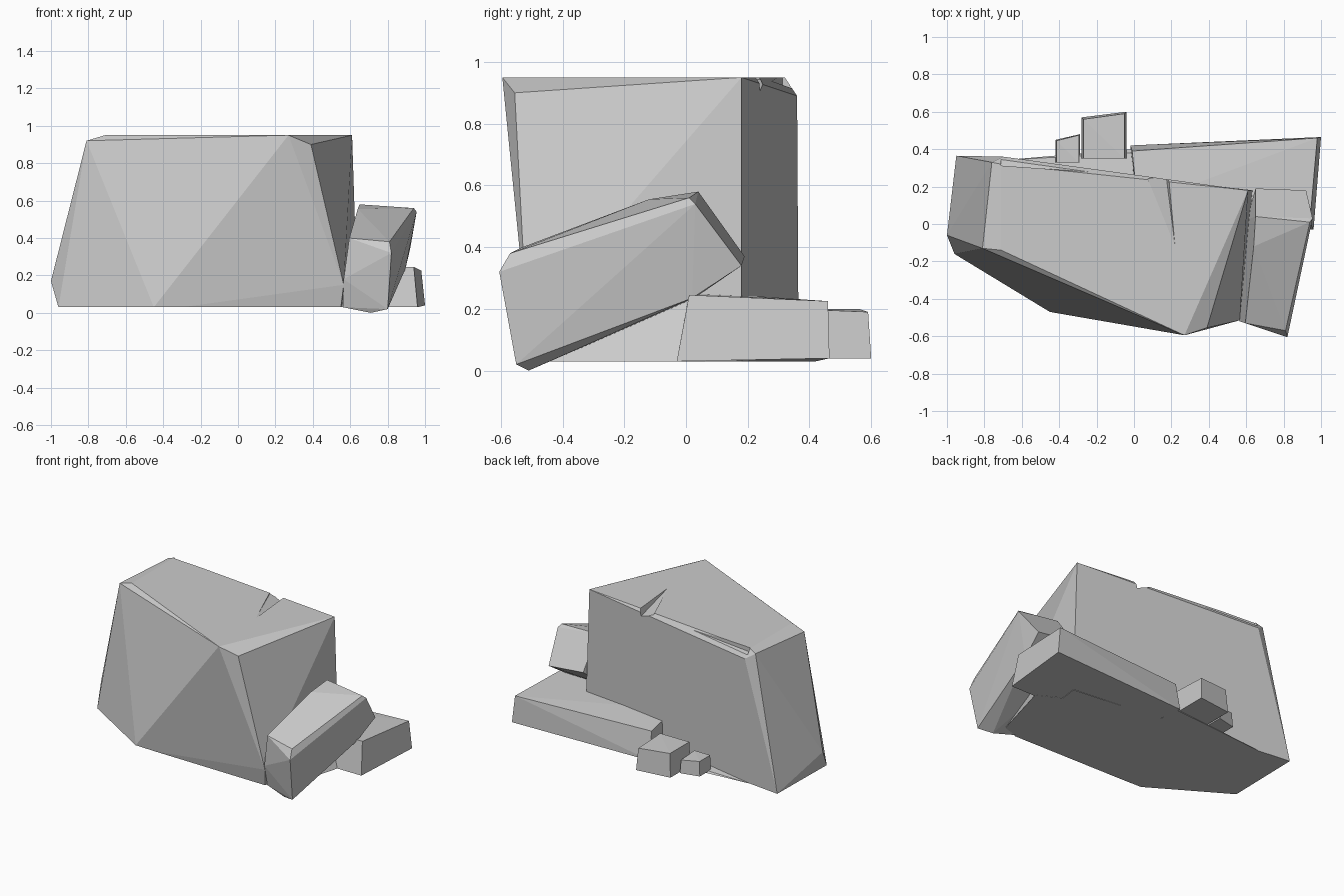
import bpy, bmesh, math


def hull(name, points):
    """Angular stone made as the convex hull of its corner points."""
    bm = bmesh.new()
    for p in points:
        bm.verts.new(p)
    bmesh.ops.convex_hull(bm, input=bm.verts)
    loose = [v for v in bm.verts if not v.link_faces]
    bmesh.ops.delete(bm, geom=loose, context='VERTS')
    bmesh.ops.dissolve_limit(bm, angle_limit=math.radians(3),
                             verts=bm.verts, edges=bm.edges)
    bmesh.ops.recalc_face_normals(bm, faces=bm.faces)
    mesh = bpy.data.meshes.new(name)
    bm.to_mesh(mesh)
    bm.free()
    ob = bpy.data.objects.new(name, mesh)
    bpy.context.collection.objects.link(ob)
    return ob


def cut(target, cutter):
    mod = target.modifiers.new(cutter.name, 'BOOLEAN')
    mod.operation = 'DIFFERENCE'
    mod.solver = 'EXACT'
    mod.object = cutter
    cutter.hide_render = True
    cutter.hide_set(True)


def prism(x0, x1, y0, y1, z0, z1, taper):
    """Box corners with a slightly smaller top and a skewed back edge."""
    t = taper
    return [(x0, y0, z0), (x1, y0, z0), (x1, y1, z0), (x0, y1 - 0.03, z0),
            (x0 + t, y0, z1), (x1 - t, y0, z1),
            (x1 - t, y1 - t, z1 - 0.01), (x0 + t, y1 - 0.03 - t, z1)]


# Large boulder
boulder = hull("main_boulder", [
    (-0.81, -0.13, 0.92), (-0.71, -0.14, 0.95), (-0.76, 0.33, 0.93),
    (-0.71, 0.32, 0.95), (-0.70, 0.36, 0.89), (0.27, -0.595, 0.95),
    (0.39, -0.555, 0.90), (0.61, 0.18, 0.95),
    (-1.00, -0.06, 0.17), (-0.96, -0.16, 0.03), (-0.95, 0.365, 0.03),
    (-0.45, -0.47, 0.03), (-0.30, -0.475, 0.03), (0.55, -0.49, 0.03),
    (0.565, -0.515, 0.15), (0.64, 0.18, 0.03)])

# Chips in the boulder's upper back edge
cut(boulder, hull("notch_cutter", [
    (0.03, 0.35, 0.975), (0.19, 0.35, 1.0), (0.22, -0.12, 0.951),
    (0.22, -0.12, 0.99), (0.16, 0.35, 0.89), (0.03, 0.35, 0.94)]))
cut(boulder, hull("edge_chip_cutter", [
    (-0.71, 0.312, 0.99), (-0.71, 0.312, 0.92), (-0.71, 0.42, 0.90),
    (-0.71, 0.42, 0.99), (-0.05, 0.265, 0.945), (-0.05, 0.42, 0.945),
    (-0.05, 0.42, 0.99), (-0.05, 0.265, 0.99)]))

# Slab leaning against the right side
hull("leaning_slab", [
    (0.595, -0.53, 0.40), (0.81, -0.57, 0.38), (0.82, -0.605, 0.32),
    (0.80, -0.55, 0.02), (0.71, -0.51, 0.00), (0.56, -0.48, 0.03),
    (0.565, -0.52, 0.18),
    (0.64, -0.12, 0.555), (0.65, 0.04, 0.58), (0.94, 0.01, 0.56),
    (0.955, 0.03, 0.54), (0.92, 0.18, 0.34), (0.65, 0.19, 0.37),
    (0.895, 0.02, 0.235), (0.60, 0.02, 0.23)])

# Rubble filling the gap under the leaning slab
hull("base_fill", [
    (0.55, -0.48, 0.03), (0.66, -0.45, 0.03), (0.78, -0.02, 0.03),
    (0.55, 0.10, 0.03), (0.55, -0.42, 0.08), (0.58, 0.10, 0.24),
    (0.70, 0.02, 0.24)])

# Low flat slab behind
hull("low_slab", [
    (0.96, -0.03, 0.03), (0.94, 0.01, 0.245), (1.00, 0.465, 0.04),
    (0.98, 0.46, 0.225), (-0.02, 0.42, 0.03), (-0.01, 0.39, 0.22),
    (0.02, 0.10, 0.03), (0.02, 0.10, 0.25), (0.50, -0.03, 0.03),
    (0.50, 0.01, 0.25)])

# Thin wedge of ground stone along the back
hull("ground_wedge", [
    (-0.72, 0.34, 0.03), (-0.01, 0.40, 0.03), (0.0, 0.20, 0.03),
    (0.0, 0.22, 0.08), (-0.01, 0.38, 0.06), (-0.60, 0.30, 0.03)])

# Two small loose stones
hull("small_stone_large", prism(-0.28, -0.04, 0.35, 0.60, 0.04, 0.20, 0.01))
hull("small_stone_small", prism(-0.42, -0.29, 0.33, 0.48, 0.04, 0.14, 0.005))
